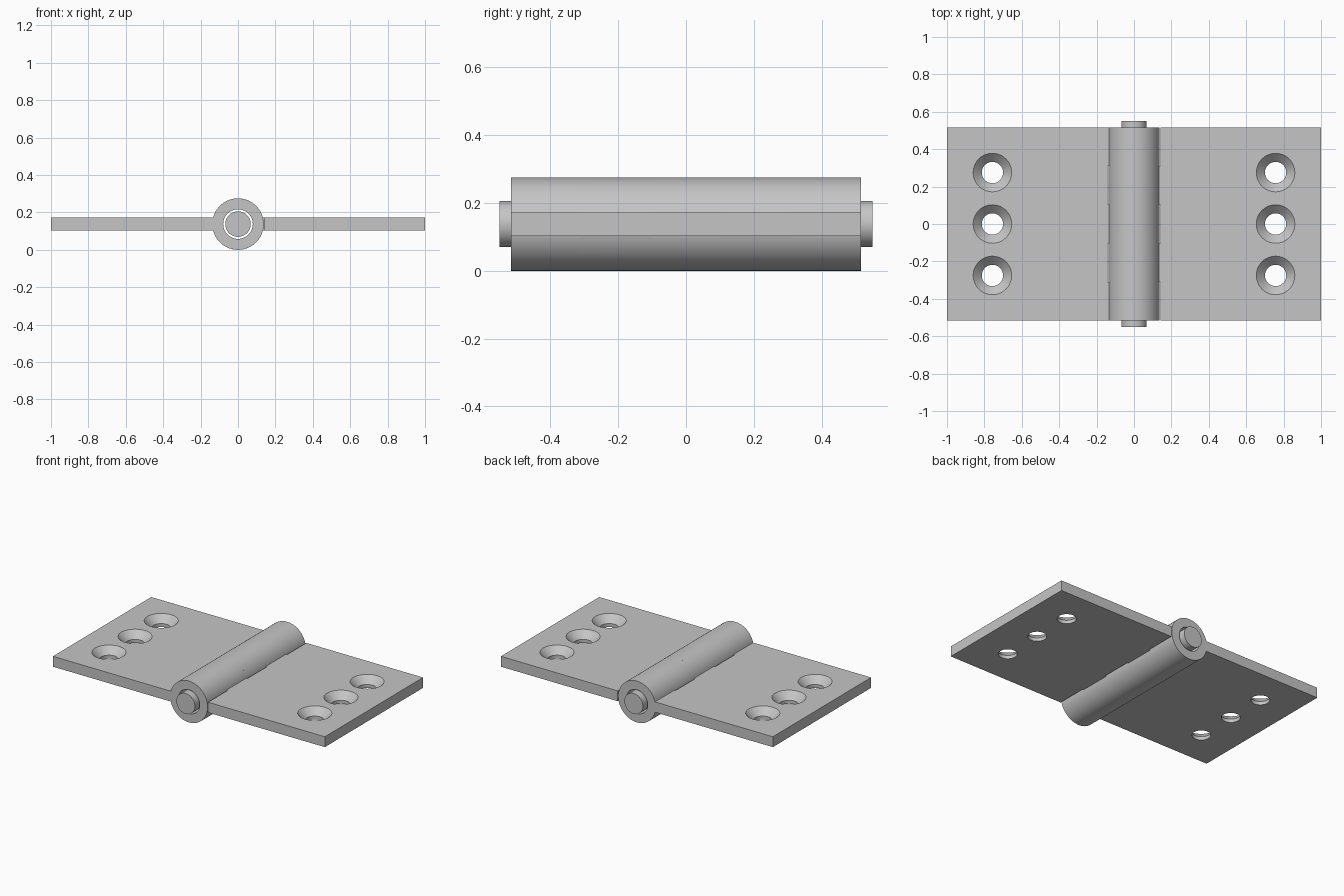
import bpy
import bmesh
from math import asin, cos, sin, pi, radians
from mathutils import Matrix

cube = bpy.data.objects.get("Cube")
if cube:
    bpy.data.objects.remove(cube, do_unlink=True)

# Main dimensions
AXIS_Z = 0.1375
KNUCKLE_R, BORE_R, PIN_R = 0.1375, 0.079, 0.068
HALF_LEN, PIN_HALF = 0.516, 0.55
HALF_THICK = 0.0345
NOTCH_X = 0.141
HOLE_X, HOLE_STEP = 0.757, 0.275
HOLE_R, SINK_R, SINK_DEPTH = 0.057, 0.103, 0.046
SEG = 2 * HALF_LEN / 5

steel = bpy.data.materials.new("grey steel")
steel.use_nodes = True
colour = (0.56, 0.56, 0.56, 1)
steel.diffuse_color = colour
steel.node_tree.nodes["Principled BSDF"].inputs["Base Color"].default_value = colour


def make_object(name, bm):
    bmesh.ops.recalc_face_normals(bm, faces=bm.faces)
    mesh = bpy.data.meshes.new(name)
    bm.to_mesh(mesh)
    bm.free()
    mesh.materials.append(steel)
    obj = bpy.data.objects.new(name, mesh)
    bpy.context.collection.objects.link(obj)
    return obj


def smooth(obj):
    bpy.ops.object.select_all(action="DESELECT")
    obj.select_set(True)
    bpy.context.view_layer.objects.active = obj
    bpy.ops.object.shade_smooth_by_angle(angle=radians(30))


def extrude_profile(name, points, half):
    """Extrude an x-z outline along y."""
    bm = bmesh.new()
    face = bm.faces.new([bm.verts.new((x, -half, z)) for x, z in points])
    new = bmesh.ops.extrude_face_region(bm, geom=[face])["geom"]
    verts = [v for v in new if isinstance(v, bmesh.types.BMVert)]
    bmesh.ops.translate(bm, verts=verts, vec=(0, 2 * half, 0))
    return make_object(name, bm)


def rod(name, radius, half):
    """Cylinder along the hinge axis."""
    ring = [2 * pi * i / 64 for i in range(64)]
    return extrude_profile(
        name, [(radius * cos(a), AXIS_Z + radius * sin(a)) for a in ring], half)


def notch_cutter(y):
    """Box that clears room for one knuckle of the other leaf."""
    bm = bmesh.new()
    bmesh.ops.create_cube(bm, size=1, matrix=Matrix.Translation((0, y, AXIS_Z))
                          @ Matrix.Diagonal((2 * NOTCH_X, SEG, 0.4, 1)))
    # End notches run past the ends of the leaf
    if abs(y) > 1.5 * SEG:
        for v in bm.verts:
            if abs(v.co.y) > HALF_LEN - 0.01:
                v.co.y *= 1.1
    return make_object("notch_cutter", bm)


def screw_cutter(x, y):
    """Straight hole with a conical countersink, turned about z."""
    top = AXIS_Z + HALF_THICK
    over = 0.01
    slope = (SINK_R - HOLE_R) / SINK_DEPTH
    profile = [(0, 0.05), (HOLE_R, 0.05), (HOLE_R, top - SINK_DEPTH),
               (SINK_R + slope * over, top + over), (0, top + over)]
    bm = bmesh.new()
    verts = [bm.verts.new((r, 0, z)) for r, z in profile]
    edges = [bm.edges.new(pair) for pair in zip(verts, verts[1:])]
    bmesh.ops.spin(bm, geom=verts + edges, axis=(0, 0, 1), cent=(0, 0, 0),
                   angle=2 * pi, steps=48)
    bmesh.ops.remove_doubles(bm, verts=bm.verts, dist=1e-5)
    bmesh.ops.translate(bm, verts=bm.verts, vec=(x, y, 0))
    return make_object("screw_cutter", bm)


def cut(obj, cutters):
    for cutter in cutters:
        mod = obj.modifiers.new("cut", "BOOLEAN")
        mod.operation, mod.solver, mod.object = "DIFFERENCE", "EXACT", cutter
    bpy.context.view_layer.update()
    graph = bpy.context.evaluated_depsgraph_get()
    mesh = bpy.data.meshes.new_from_object(obj.evaluated_get(graph))
    obj.modifiers.clear()
    obj.data = mesh
    for cutter in cutters:
        bpy.data.objects.remove(cutter, do_unlink=True)


def leaf(name, side, cleared):
    # Keyhole outline: barrel arc running into the flat plate
    start = asin(HALF_THICK / KNUCKLE_R)
    arc = [start + (2 * pi - 2 * start) * i / 64 for i in range(65)]
    outline = [(side * KNUCKLE_R * cos(a), AXIS_Z + KNUCKLE_R * sin(a)) for a in arc]
    outline += [(side, AXIS_Z - HALF_THICK), (side, AXIS_Z + HALF_THICK)]
    obj = extrude_profile(name, outline, HALF_LEN)
    cutters = [rod("bore_cutter", BORE_R, 0.7)]
    cutters += [notch_cutter(k * SEG) for k in cleared]
    cutters += [screw_cutter(side * HOLE_X, k * HOLE_STEP) for k in (-1, 0, 1)]
    cut(obj, cutters)
    smooth(obj)


# Two interlocking leaves and the loose pin
leaf("right_leaf", -1, (-1, 1))
leaf("left_leaf", 1, (-2, 0, 2))
smooth(rod("hinge_pin", PIN_R, PIN_HALF))
